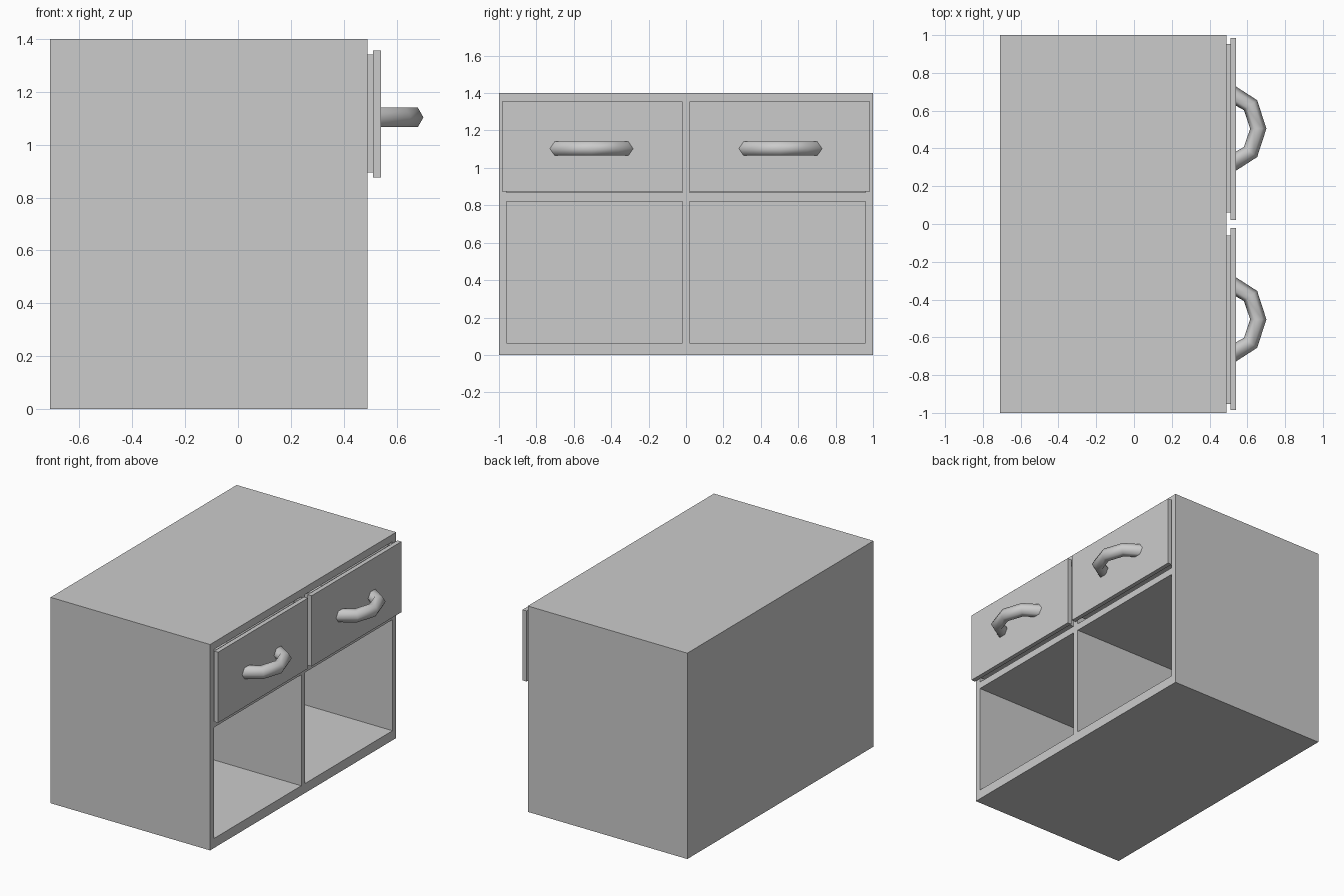
import bpy, bmesh, math
from mathutils import Vector

if "Cube" in bpy.data.objects:
    bpy.data.objects.remove(bpy.data.objects["Cube"])


def add_box(bm, lo, hi):
    verts = bmesh.ops.create_cube(bm, size=1)["verts"]
    for v in verts:
        v.co = Vector([lo[i] if v.co[i] < 0 else hi[i] for i in range(3)])
    return verts


def finish(bm, name):
    bmesh.ops.recalc_face_normals(bm, faces=bm.faces)
    me = bpy.data.meshes.new(name)
    bm.to_mesh(me)
    bm.free()
    ob = bpy.data.objects.new(name, me)
    bpy.context.collection.objects.link(ob)
    return ob


def span(side, a, b):
    return sorted((side * a, side * b))


# cabinet body with four compartments cut into its +x face
bm = bmesh.new()
add_box(bm, (-0.71, -1, 0), (0.49, 1, 1.4))
body = finish(bm, "cabinet_body")
bm = bmesh.new()
for side in (-1, 1):
    y0, y1 = span(side, 0.02, 0.96)
    for z0, z1 in ((0.065, 0.82), (0.868, 1.35)):
        add_box(bm, (-0.67, y0, z0), (0.6, y1, z1))
cutter = finish(bm, "compartment_cutter")
cutter.hide_render = True
cutter.hide_viewport = True
cut = body.modifiers.new("compartments", "BOOLEAN")
cut.object = cutter
cut.solver = "EXACT"

# handle path: x, y offset, in-plane radius, miter angle
half = [(0.617, 0.124, 0.044, 37.0), (0.53, 0.178, 0.051, 90.0)]
path = [(x, -y, r, -a) for x, y, r, a in reversed(half)] + [(0.658, 0, 0.043, 0)] + half
SIDES, TUBE = 6, 0.043

for side, label in ((-1, "left"), (1, "right")):
    # drawer front
    bm = bmesh.new()
    y0, y1 = span(side, 0.02, 0.985)
    add_box(bm, (0.51, y0, 0.875), (0.54, y1, 1.355))
    finish(bm, label + "_drawer_front")

    # open-topped drawer tray
    bm = bmesh.new()
    y0, y1 = span(side, 0.06, 0.952)
    add_box(bm, (-0.62, y0, 0.895), (0.51, y1, 1.34))
    top = max(bm.faces, key=lambda f: f.calc_center_median().z)
    bm.normal_update()
    bmesh.ops.inset_region(bm, faces=[top], thickness=0.03)
    well = bmesh.ops.extrude_discrete_faces(bm, faces=[top])["faces"][0]
    bmesh.ops.translate(bm, verts=well.verts, vec=(0, 0, -0.415))
    finish(bm, label + "_drawer_tray")

    # curved six-sided handle
    bm = bmesh.new()
    rings = []
    for x, y, r, a in path:
        out = Vector((math.cos(math.radians(a)), math.sin(math.radians(a)), 0))
        centre = Vector((x, y + side * 0.505, 1.103))
        ring = []
        for k in range(SIDES):
            t = math.tau * k / SIDES
            ring.append(bm.verts.new(centre + out * r * math.cos(t)
                                     + Vector((0, 0, TUBE * math.sin(t)))))
        rings.append(ring)
    for p, q in zip(rings, rings[1:]):
        for k in range(SIDES):
            n = (k + 1) % SIDES
            bm.faces.new((p[k], p[n], q[n], q[k])).smooth = True
    bm.faces.new(rings[0])
    bm.faces.new(rings[-1])
    finish(bm, label + "_handle")
